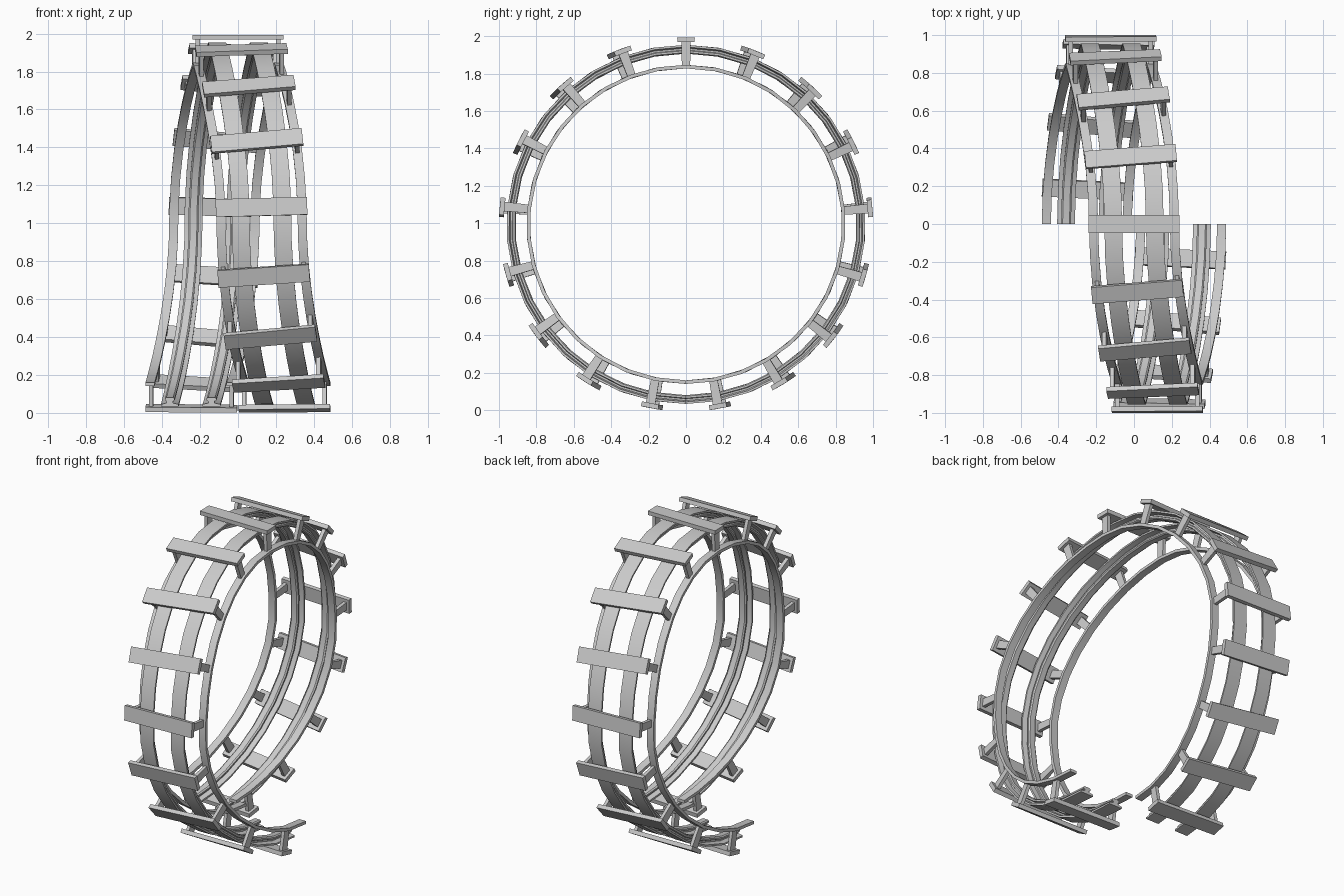
import bpy, bmesh, math
from mathutils import Vector

if "Cube" in bpy.data.objects:
    bpy.data.objects.remove(bpy.data.objects["Cube"])

ZC = 0.994          # height of the loop centre
TIES = 17           # sleepers in one full turn
STEPS = 34          # segments along each rail
QUARTER = math.pi / 2
SHIFT = 0.125       # sideways drift per quarter turn


def drift(phi):
    """Sideways position and slope: eased in each quarter turn."""
    u = phi / QUARTER
    i = min(1, max(-2, math.floor(u)))
    t = u - i
    return SHIFT * (i + 3 * t * t - 2 * t ** 3), SHIFT * 6 * t * (1 - t) / QUARTER


def place(phi, side, r, along=0.0):
    """Point on the loop: side offset, radius and shift along the track."""
    x, k = drift(phi)
    a = phi - k * side + along
    return Vector((x + side + k * along, -r * math.sin(a), ZC + r * math.cos(a)))


def finish(bm, name, smooth=False):
    bmesh.ops.recalc_face_normals(bm, faces=bm.faces)
    me = bpy.data.meshes.new(name)
    bm.to_mesh(me)
    bm.free()
    ob = bpy.data.objects.new(name, me)
    bpy.context.collection.objects.link(ob)
    if smooth:
        bpy.ops.object.select_all(action='DESELECT')
        ob.select_set(True)
        bpy.context.view_layer.objects.active = ob
        bpy.ops.object.shade_smooth_by_angle(angle=math.radians(30))
    return ob


def sweep(name, profile, centre):
    """Sweep a (side, radius) profile once around the loop."""
    bm = bmesh.new()
    rings = []
    for i in range(STEPS + 1):
        phi = -math.pi + 2 * math.pi * i / STEPS
        rings.append([bm.verts.new(place(phi, centre + s, r)) for s, r in profile])
    n = len(profile)
    for a, b in zip(rings, rings[1:]):
        for j in range(n):
            bm.faces.new((a[j], a[(j + 1) % n], b[(j + 1) % n], b[j]))
    bm.faces.new(rings[0])
    bm.faces.new(rings[-1])
    finish(bm, name, True)


def add_block(bm, phi, s0, s1, r0, r1, half):
    """Box fitted to the loop at angle phi."""
    v = [bm.verts.new(place(phi, s, r, a))
         for s in (s0, s1) for r in (r0, r1) for a in (-half, half)]
    for f in ((0, 1, 3, 2), (4, 5, 7, 6), (0, 1, 5, 4),
              (2, 3, 7, 6), (0, 2, 6, 4), (1, 3, 7, 5)):
        bm.faces.new([v[i] for i in f])


# running rails: wide foot outside, web, narrower head inside
half_rail = [(0.047, 0.96), (0.047, 0.949), (0.016, 0.942), (0.016, 0.933),
             (0.026, 0.929), (0.026, 0.919), (0.018, 0.913)]
rail_profile = half_rail + [(-s, r) for s, r in reversed(half_rail)]
# thin guard rails
guard_profile = [(-0.024, 0.834), (0.024, 0.834), (0.024, 0.853), (-0.024, 0.853)]

for label, sign in (("left", -1), ("right", 1)):
    sweep(label + "_running_rail", rail_profile, 0.11 * sign)
    sweep(label + "_guard_rail", guard_profile, 0.214 * sign)

# sleepers and the posts that carry the guard rails
ties, posts = bmesh.new(), bmesh.new()
for i in range(TIES):
    phi = -math.pi + 2 * math.pi * (i + 0.5) / TIES
    add_block(ties, phi, -0.241, 0.241, 0.975, 1.001, 0.047)
    for c in (-0.212, 0.212):
        add_block(posts, phi, c - 0.011, c + 0.011, 0.85, 0.976, 0.026)
finish(ties, "sleepers")
finish(posts, "guard_rail_posts")
